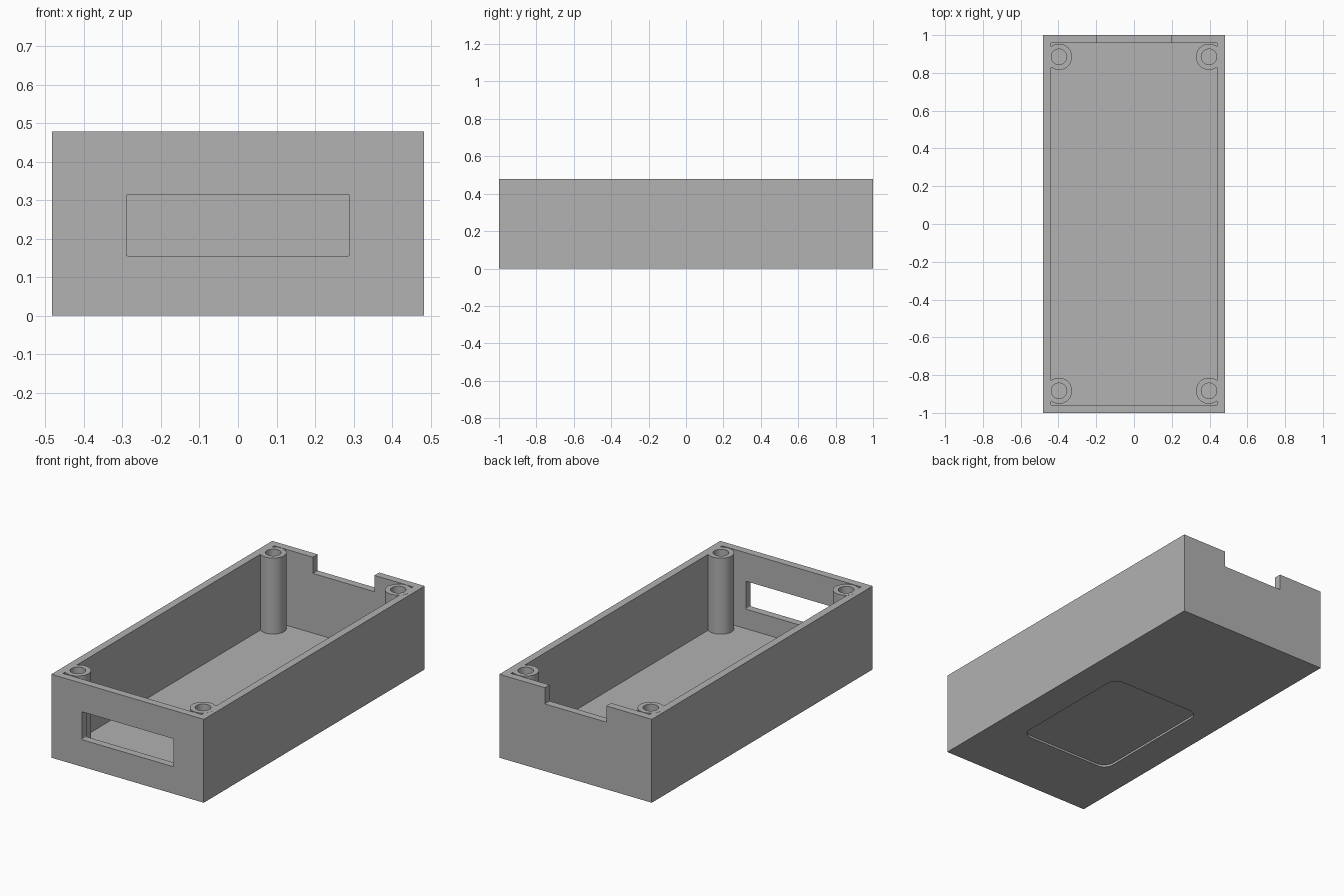
import bpy
import bmesh
from mathutils import Matrix, Vector

if "Cube" in bpy.data.objects:
    bpy.data.objects.remove(bpy.data.objects["Cube"], do_unlink=True)

W, L, H = 0.483, 1.0, 0.478   # half width, half length, height
WALL = 0.043
OVER = 0.05                   # overshoot of cutters

grey = bpy.data.materials.new("plain grey")
grey.use_nodes = True
grey.diffuse_color = (0.445, 0.445, 0.445, 1)
grey.node_tree.nodes["Principled BSDF"].inputs["Base Color"].default_value = grey.diffuse_color


def add_object(name, bm):
    bmesh.ops.recalc_face_normals(bm, faces=bm.faces)
    mesh = bpy.data.meshes.new(name)
    bm.to_mesh(mesh)
    bm.free()
    mesh.materials.append(grey)
    obj = bpy.data.objects.new(name, mesh)
    bpy.context.collection.objects.link(obj)
    return obj


def box(name, low, high, axis=None, radius=0):
    """Box between two corners, with edges along one axis optionally rounded."""
    low, high = Vector(low), Vector(high)
    bm = bmesh.new()
    bmesh.ops.create_cube(bm, size=1, matrix=Matrix.Translation((low + high) / 2)
                          @ Matrix.Diagonal((high - low).to_4d()))
    if axis is not None:
        edges = [e for e in bm.edges
                 if abs((e.verts[0].co - e.verts[1].co).normalized()[axis]) > 0.9]
        bmesh.ops.bevel(bm, geom=edges, offset=radius, segments=6,
                        profile=0.5, affect='EDGES')
    return add_object(name, bm)


def cut(target, cutter):
    mod = target.modifiers.new("cut", 'BOOLEAN')
    mod.operation = 'DIFFERENCE'
    mod.solver = 'EXACT'
    mod.object = cutter
    bpy.context.view_layer.objects.active = target
    bpy.ops.object.modifier_apply(modifier=mod.name)
    bpy.data.objects.remove(cutter, do_unlink=True)


def tube(name, x, y, outer, inner, bottom, top):
    """Open-ended post with a screw hole down its middle."""
    bm = bmesh.new()
    profile = [(outer, bottom), (outer, top), (inner, top), (inner, bottom)]
    verts = [bm.verts.new((x + r, y, z)) for r, z in profile]
    edges = [bm.edges.new(pair) for pair in zip(verts, verts[1:] + verts[:1])]
    bmesh.ops.spin(bm, geom=verts + edges, cent=(x, y, 0), axis=(0, 0, 1),
                   angle=6.283185307, steps=48)
    bmesh.ops.remove_doubles(bm, verts=bm.verts, dist=0.0001)
    return add_object(name, bm)


# Open tray with walls and floor of one thickness
case = box("case_body", (-W, -L, 0), (W, L, H))
cut(case, box("cavity", (WALL - W, WALL - L, WALL), (W - WALL, L - WALL, H + OVER)))

# Front display window
cut(case, box("window", (-0.29, -L - OVER, 0.155), (0.29, WALL - L + OVER, 0.315), 1, 0.005))

# Notch in the top of the back wall
cut(case, box("notch", (-0.195, L - WALL - OVER, 0.385), (0.195, L + OVER, H + OVER)))

# Shallow label recess in the underside
cut(case, box("recess", (-0.295, -0.59, -OVER), (0.295, 0.19, 0.012), 2, 0.06))

# Screw posts in the four corners
for side, x in (("right", -0.397), ("left", 0.397)):
    for end, y in (("front", -0.883), ("back", 0.885)):
        post = tube(f"{end}_{side}_screw_post", x, y, 0.069, 0.041, WALL, H + 0.0005)
        bpy.ops.object.select_all(action='DESELECT')
        post.select_set(True)
        bpy.context.view_layer.objects.active = post
        bpy.ops.object.shade_smooth_by_angle()
